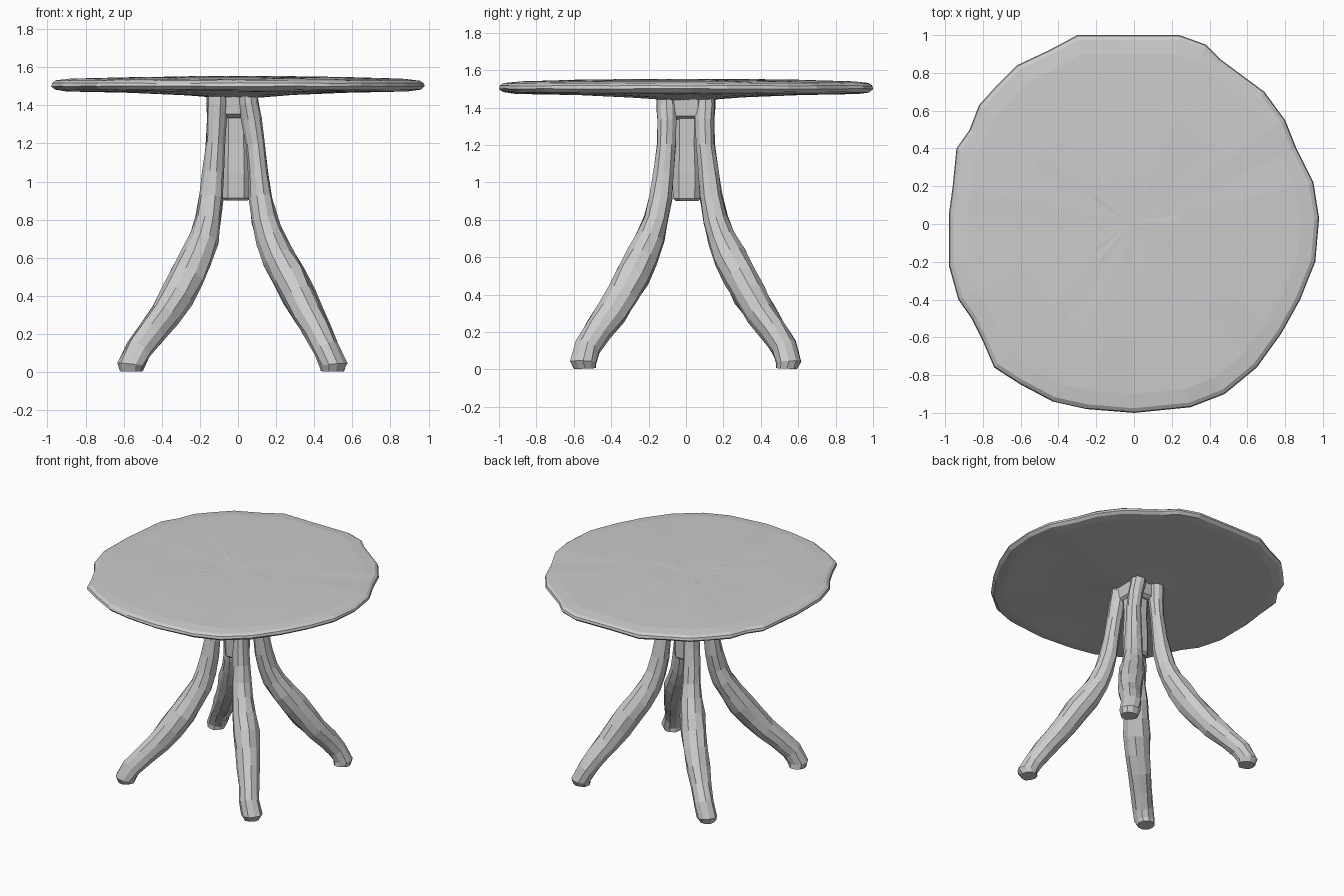
import bpy, bmesh, random
from math import sin, cos, tau
from mathutils import Vector

if "Cube" in bpy.data.objects:
    bpy.data.objects.remove(bpy.data.objects["Cube"])

random.seed(4)


def loft(name, rings):
    """Closed flat-shaded mesh through a list of equal-length rings."""
    bm = bmesh.new()
    loops = [[bm.verts.new(p) for p in ring] for ring in rings]
    n = len(loops[0])
    for a, b in zip(loops, loops[1:]):
        for i in range(n):
            j = (i + 1) % n
            bm.faces.new((a[i], a[j], b[j], b[i]))
    for loop in (loops[0], loops[-1]):
        c = bm.verts.new(sum((v.co for v in loop), Vector()) / n)
        for i in range(n):
            bm.faces.new((loop[i], loop[(i + 1) % n], c))
    bmesh.ops.recalc_face_normals(bm, faces=bm.faces)
    me = bpy.data.meshes.new(name)
    bm.to_mesh(me)
    bm.free()
    ob = bpy.data.objects.new(name, me)
    bpy.context.collection.objects.link(ob)
    return ob


# Live-edge table top: wavy outline, lens-like section
outline = [(-.3, 1), (-.05, 1), (.24, 1), (.38, .95), (.46, .87), (.69, .7), (.8, .55),
           (.86, .4), (.95, .22), (.98, .03), (.96, -.2), (.88, -.4), (.78, -.58),
           (.65, -.76), (.48, -.9), (.3, -.97), (0, -1), (-.25, -.98), (-.43, -.94),
           (-.6, -.85), (-.74, -.76), (-.8, -.62), (-.86, -.5), (-.93, -.4),
           (-.98, -.22), (-.98, .05), (-.96, .2), (-.94, .4), (-.87, .5),
           (-.82, .63), (-.72, .74), (-.62, .84), (-.45, .92)]
section = [(.12, 1.442), (.3, 1.455), (.6, 1.468), (.92, 1.474), (.98, 1.482), (1, 1.5),
           (.995, 1.517), (.975, 1.53), (.9, 1.539), (.6, 1.547), (.25, 1.552)]
loft("table_top", [[Vector((x * s, y * s, z + random.uniform(-.002, .002)))
                    for x, y in outline] for s, z in section])

# Bent branch legs: height, x distance (left, right), y distance, radius
stations = [(.005, .56, .495, .54, .058), (.04, .56, .50, .55, .07), (.12, .52, .465, .525, .07),
            (.21, .455, .42, .465, .073), (.3, .385, .37, .40, .08), (.4, .32, .32, .34, .087),
            (.5, .265, .27, .285, .09), (.6, .22, .215, .235, .086), (.7, .18, .17, .19, .077),
            (.8, .155, .14, .16, .067), (.92, .14, .118, .135, .061), (1.05, .13, .105, .12, .055),
            (1.2, .12, .09, .105, .05), (1.33, .113, .07, .1, .052), (1.41, .11, .055, .105, .053),
            (1.47, .11, .05, .105, .052)]


def leg(name, sx, sy):
    pts = [Vector((sx * (xl if sx < 0 else xr), sy * y, z)) for z, xl, xr, y, r in stations]
    rings, n = [], 10
    for k, p in enumerate(pts):
        t = (pts[min(k + 1, len(pts) - 1)] - pts[max(k - 1, 0)]).normalized()
        if k < 2:                       # foot is cut almost level
            t = (t * (.15 + .4 * k) + Vector((0, 0, 1))).normalized()
        u = Vector((0, 1, 0)).cross(t).normalized()
        v = t.cross(u)
        ring = []
        for i in range(n):
            a = tau * i / n
            q = p + (u * cos(a) + v * sin(a)) * stations[k][4] * random.uniform(.93, 1.08)
            q.z = max(q.z, 0)
            ring.append(q)
        rings.append(ring)
    loft(name, rings)


for sy, fb in ((-1, "front"), (1, "back")):
    for sx, lr in ((-1, "left"), (1, "right")):
        leg(f"{fb}_{lr}_leg", sx, sy)


def block(name, cx, cy, levels):
    """Rounded-square post: levels hold height, half width, half depth."""
    corner = [(1, -.55), (1, .55), (.55, 1), (-.55, 1), (-1, .55), (-1, -.55), (-.55, -1), (.55, -1)]
    loft(name, [[Vector((cx + a * w, cy + b * d, z)) for a, b in corner] for z, w, d in levels])


# Centre post between the legs and the hub under the top
block("centre_post", -.01, .005, [(.9, .06, .06), (.915, .075, .075), (1.05, .078, .078),
                                  (1.2, .072, .07), (1.4, .075, .075)])
block("hub", -.03, 0, [(1.335, .085, .09), (1.355, .115, .115), (1.46, .12, .12)])
